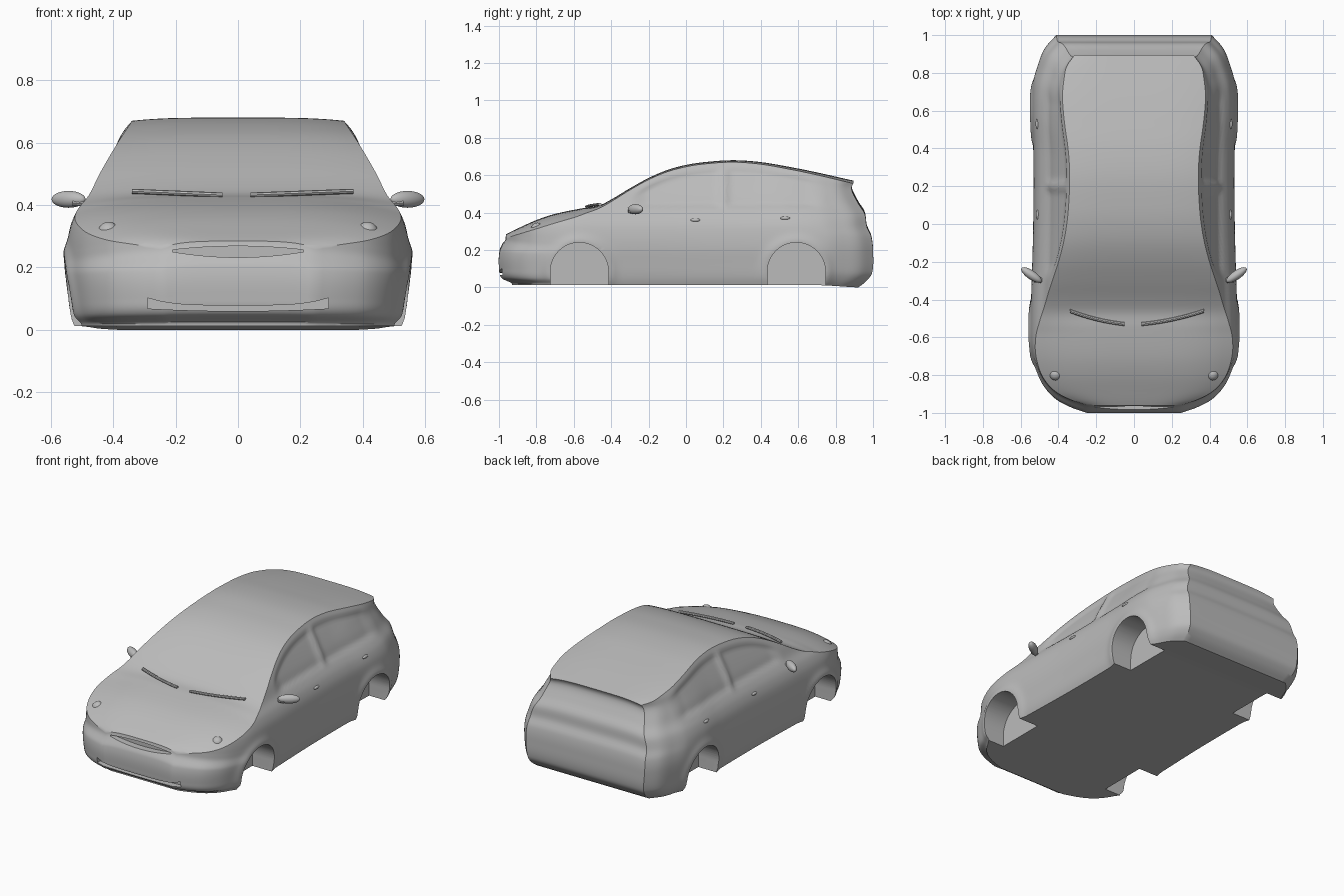
import bpy, bmesh, math
from mathutils import Vector

cube = bpy.data.objects.get("Cube")
if cube:
    bpy.data.objects.remove(cube, do_unlink=True)

# One plain grey for everything
grey = bpy.data.materials.new("plain grey")
grey.use_nodes = True
GREY = (0.5, 0.5, 0.5, 1)
grey.diffuse_color = GREY
grey.node_tree.nodes["Principled BSDF"].inputs["Base Color"].default_value = GREY


def curve_at(table, t):
    """Smooth interpolation through (position, value) pairs."""
    if t <= table[0][0]:
        return table[0][1]
    if t >= table[-1][0]:
        return table[-1][1]

    def slope(i):
        a, b = table[max(i - 1, 0)], table[min(i + 1, len(table) - 1)]
        return (b[1] - a[1]) / (b[0] - a[0])
    for i in range(len(table) - 1):
        (a, p), (b, q) = table[i], table[i + 1]
        if t <= b:
            h = b - a
            s = (t - a) / h
            return ((1 + 2 * s) * (1 - s) ** 2 * p + s * (1 - s) ** 2 * h * slope(i)
                    + s * s * (3 - 2 * s) * q + s * s * (s - 1) * h * slope(i + 1))


def step(a, b, t):
    s = min(max((t - a) / (b - a), 0), 1)
    return s * s * (3 - 2 * s)


# Body shape: centre height, plan width, side section, nose, tail, crown, floor
TOP = [(-1, .26), (-.96, .285), (-.9, .315), (-.8, .36), (-.7, .393), (-.55, .424),
       (-.47, .436), (-.4, .47), (-.3, .53), (-.2, .585), (-.1, .628), (0, .655),
       (.1, .67), (.25, .68), (.4, .67), (.55, .645), (.7, .615), (.9, .57), (1, .55)]
PLAN = [(-1, .45), (-.97, .61), (-.93, .75), (-.87, .86), (-.8, .93), (-.7, .985),
        (-.6, 1), (-.4, .99), (0, .97), (.4, .97), (.6, .985), (.75, .97),
        (.85, .92), (.93, .86), (1, .75)]
SIDE = [(0, .515), (.05, .532), (.12, .542), (.22, .55), (.32, .54), (.38, .517),
        (.43, .482), (.5, .45), (.6, .395), (.68, .345)]
NOSE = [(.01, -.93), (.04, -.985), (.1, -1), (.2, -.995), (.245, -.965), (.285, -.96)]
TAIL = [(0, .92), (.03, .96), (.08, .995), (.2, 1), (.28, .99), (.33, .967), (.4, .955),
        (.45, .92), (.52, .885), (.57, .905)]
CROWN = [(-1, .06), (-.8, .13), (-.6, .1), (-.45, .03), (0, .015), (.6, .02), (1, .03)]
FLOOR = [(-1, .012), (.7, .012), (.92, 0), (1, 0)]
WHEELS = (-.57, .59)
ARCH_Z, ARCH_R = .085, .155


def half_width(y0, y, z):
    x = curve_at(SIDE, z) * curve_at(PLAN, y0)
    # wheel arch flares
    for wy in WHEELS:
        d = math.hypot(y - wy, z - ARCH_Z)
        x += .01 * math.exp(-((d - ARCH_R - .01) / .03) ** 2)
    # shallow side windows, split by a pillar
    roof = curve_at(TOP, y) - .03
    glass = step(.42, .45, z) * (1 - step(roof - .04, roof, z))
    glass *= step(-.3, -.2, y) * (1 - step(.62, .75, y))
    pillar = math.exp(-((y - .2) / .025) ** 2)
    return x - .014 * glass * (1 - pillar)


def body_point(u, v, w):
    """Map a box (u across, v along, w up) onto the car body."""
    y0 = .5 * v + .5 * math.sin(v * math.pi / 2)
    z = w * curve_at(TOP, y0)
    y_nose, y_tail = curve_at(NOSE, z), curve_at(TAIL, z)
    y = y_nose + (y_tail - y_nose) * (y0 + 1) / 2
    floor = curve_at(FLOOR, y)
    crown = 1 - curve_at(CROWN, y) * u ** 4
    z = floor + w * (curve_at(TOP, y) * crown - floor)
    return Vector((u * half_width(y0, y, z), y, z))


def finish(obj, name, angle=35):
    obj.name = name
    obj.data.name = name
    obj.data.materials.clear()
    obj.data.materials.append(grey)
    bpy.ops.object.select_all(action="DESELECT")
    obj.select_set(True)
    bpy.context.view_layer.objects.active = obj
    bpy.ops.object.shade_smooth_by_angle(angle=math.radians(angle))
    return obj


def mesh_object(name, bm):
    bmesh.ops.recalc_face_normals(bm, faces=bm.faces)
    mesh = bpy.data.meshes.new(name)
    bm.to_mesh(mesh)
    bm.free()
    obj = bpy.data.objects.new(name, mesh)
    bpy.context.collection.objects.link(obj)
    return obj


def prism(name, outline, shift):
    """Solid made by pushing a closed outline along a vector."""
    bm = bmesh.new()
    face = bm.faces.new([bm.verts.new(p) for p in outline])
    moved = bmesh.ops.extrude_face_region(bm, geom=[face])["geom"]
    bmesh.ops.translate(bm, vec=shift, verts=[g for g in moved if isinstance(g, bmesh.types.BMVert)])
    return mesh_object(name, bm)


# Body shell: six gridded sides of a box, mapped and welded
bm = bmesh.new()
COUNT = (24, 120, 44)
for axis in range(3):
    a, b = [i for i in range(3) if i != axis]
    for end in (0, 1):
        rows = []
        for i in range(COUNT[a] + 1):
            row = []
            for j in range(COUNT[b] + 1):
                p = [end, end, end]
                p[a], p[b] = i / COUNT[a], j / COUNT[b]
                row.append(bm.verts.new(body_point(2 * p[0] - 1, 2 * p[1] - 1, p[2])))
            rows.append(row)
        for r, s in zip(rows, rows[1:]):
            for j in range(len(r) - 1):
                bm.faces.new((r[j], r[j + 1], s[j + 1], s[j]))
bmesh.ops.remove_doubles(bm, verts=bm.verts, dist=.0001)
body = mesh_object("body", bm)

# Wheel wells, grille slot and lower intake, cut out of the shell
cutters = []
for wy in WHEELS:
    for side in (-1, 1):
        arch = [(side * .39, wy - ARCH_R, -.1)]
        for k in range(33):
            t = math.pi * (1 - k / 32)
            arch.append((side * .39, wy + ARCH_R * math.cos(t), ARCH_Z + ARCH_R * math.sin(t)))
        arch.append((side * .39, wy + ARCH_R, -.1))
        cutters.append(prism("wheel_well_cutter", arch, (side * .4, 0, 0)))


def slot(name, half, upper, lower, back):
    n = 16
    xs = [half * (2 * k / n - 1) for k in range(n + 1)]
    edge = [(x, -1.1, upper(x / half)) for x in xs]
    edge += [(x, -1.1, lower(x / half)) for x in reversed(xs)]
    return prism(name, edge, (0, back + 1.1, 0))


cutters.append(slot("grille_cutter", .21, lambda s: .268 - .012 * s * s,
                    lambda s: .232 + .018 * s * s, -.94))
cutters.append(slot("intake_cutter", .29, lambda s: .078 + .024 * s ** 4,
                    lambda s: .06 + .008 * s * s, -.955))
bpy.context.view_layer.objects.active = body
for cutter in cutters:
    cutter.hide_render = True
    mod = body.modifiers.new("cut", "BOOLEAN")
    mod.operation = "DIFFERENCE"
    mod.solver = "EXACT"
    mod.object = cutter
    bpy.ops.object.modifier_apply(modifier=mod.name)
    bpy.data.objects.remove(cutter, do_unlink=True)
finish(body, "body")


def ball(name, place, size, turn=0.0):
    bpy.ops.mesh.primitive_uv_sphere_add(segments=24, ring_count=14, location=place)
    obj = bpy.context.object
    obj.scale = size
    obj.rotation_euler.z = turn
    return finish(obj, name, 60)


def rod(name, points, width, height):
    """Thin strip with a flattened octagonal section along a path."""
    bm = bmesh.new()
    rings = []
    for p in points:
        rings.append([bm.verts.new(Vector(p) + Vector((0, width * math.cos(k * math.pi / 4),
                                                       height * math.sin(k * math.pi / 4))))
                      for k in range(8)])
    for r, s in zip(rings, rings[1:]):
        for k in range(8):
            bm.faces.new((r[k], r[k - 1], s[k - 1], s[k]))
    bm.faces.new(rings[0])
    bm.faces.new(rings[-1])
    return finish(mesh_object(name, bm), name)


# Paired details
for side, label in ((1, "left"), (-1, "right")):
    ball(label + "_mirror", (side * .543, -.27, .418), (.064, .024, .027), side * .6)
    rod(label + "_mirror_stalk", [(side * .45, -.3, .403), (side * .53, -.295, .406)], .014, .009)
    ball(label + "_headlight_bulge", (side * .415, -.795, .312), (.034, .034, .034))
    for door, y, z in (("front", .05, .36), ("rear", .53, .37)):
        ball(f"{label}_{door}_door_handle", (side * half_width(y, y, z), y, z), (.009, .026, .009))

# Wipers, swept along the foot of the windscreen
for label, inner, outer in (("left", .04, .37), ("right", -.05, -.34)):
    path = []
    for k in range(9):
        s = k / 8
        path.append((inner + (outer - inner) * s, -.53 + .03 * s + .04 * s * s, .432 + .012 * s))
    rod(label + "_wiper", path, .01, .008)
